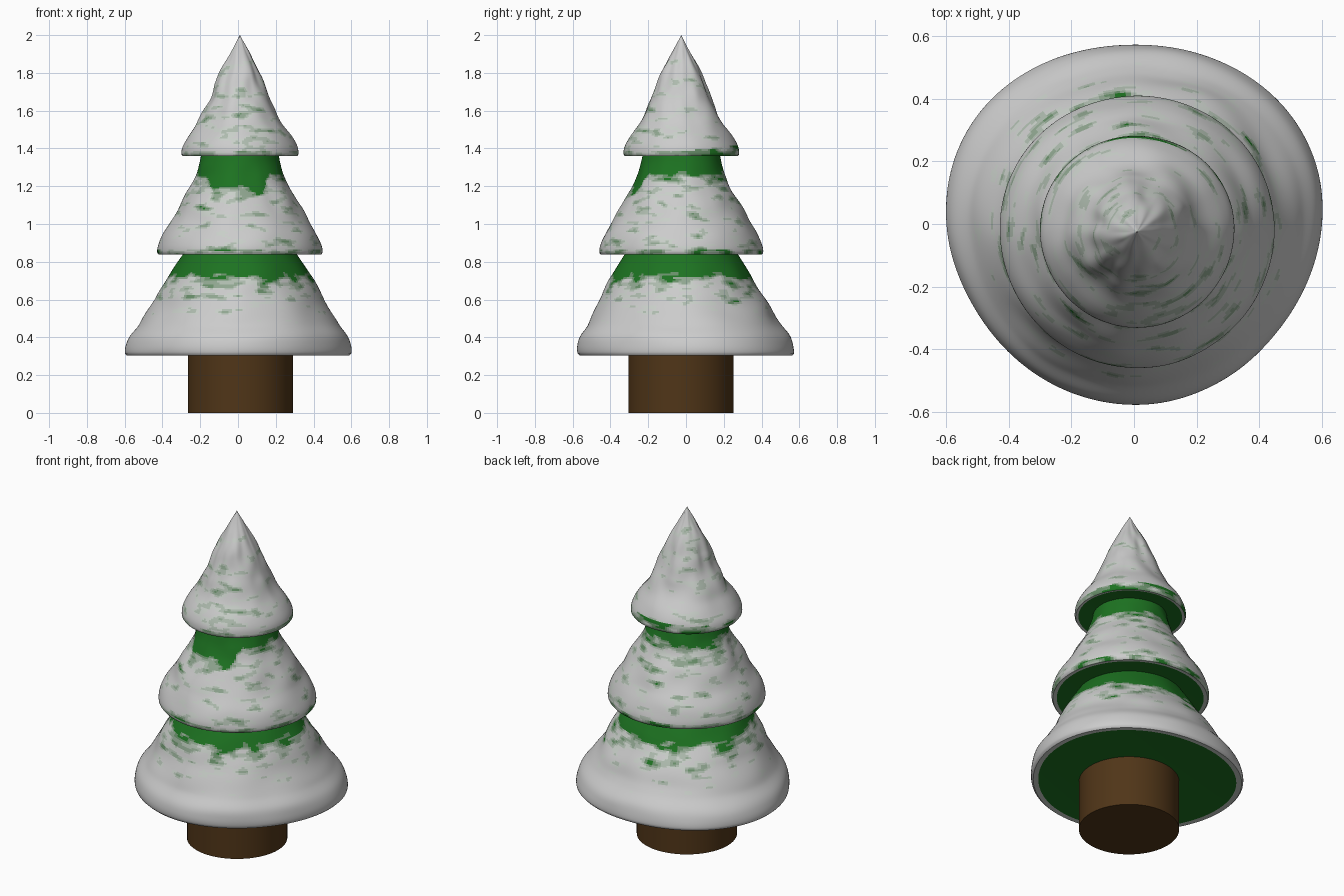
import bpy, bmesh, math
from mathutils import noise, Vector

if "Cube" in bpy.data.objects:
    bpy.data.objects.remove(bpy.data.objects["Cube"])

SEGS = 160
LEVELS = 6
SNOW = (0.8, 0.8, 0.8)
GREEN = (0.012, 0.17, 0.015)


def material(name, rgb):
    m = bpy.data.materials.new(name)
    m.diffuse_color = (*rgb, 1)
    m.use_nodes = True
    m.node_tree.nodes["Principled BSDF"].inputs["Base Color"].default_value = m.diffuse_color
    return m


# Blended shades from snow to foliage
SHADES = [material(f"snow_to_green_{i}",
                   [s + (g - s) * (i / (LEVELS - 1)) ** 0.8 for s, g in zip(SNOW, GREEN)])
          for i in range(LEVELS)]


def radius_at(profile, z):
    """Smooth (Catmull-Rom style) interpolation of (radius, z) points."""
    n = len(profile)
    i = max(k for k in range(n - 1) if profile[k][1] <= z + 1e-9)

    def slope(k):
        a, b = profile[max(k - 1, 0)], profile[min(k + 1, n - 1)]
        return (b[0] - a[0]) / (b[1] - a[1])
    (r0, z0), (r1, z1) = profile[i], profile[i + 1]
    h = z1 - z0
    t = (z - z0) / h
    return (r0 * (2*t**3 - 3*t**2 + 1) + slope(i) * h * (t**3 - 2*t**2 + t)
            + r1 * (3*t**2 - 2*t**3) + slope(i + 1) * h * (t**3 - t**2))


def streaks(p):
    q = Vector((p.x * 9, p.y * 9, p.z * 27))
    return noise.noise(q) + 0.5 * noise.noise(q * 2)


def below_line(z, line, fade):
    d = z - line
    return 0.5 + d * (25 if d > 0 else fade)


# Amount of bare foliage on each tier (0 snow, 1 green)
def bare_bottom(p, front, back):
    return below_line(p.z, 0.71 - 0.02 * back, 4.5) + streaks(p) * 0.95


def bare_middle(p, front, back):
    patch = max(0, min(1, (0.17 - abs(p.x)) / 0.04)) * (front > 0.3)
    g = below_line(p.z, 1.245 - 0.085 * patch, 5 - 2.5 * back + 4 * patch)
    rim = 0.45 if p.z < 0.865 else 0
    return max(g, rim) + streaks(p) * 0.9


def bare_top(p, front, back):
    g = 0.28 * front * math.exp(-((p.z - 1.6) / 0.15) ** 2) - 0.05
    if p.z < 1.385 + 0.03 * back:
        g = 0.5 + 0.35 * back
    return g + streaks(p) * 0.8


def tier(name, profile, rows, c0, c1, wobble, bare):
    z0, z1 = profile[0][1], profile[-1][1]
    bm = bmesh.new()
    rings = []
    for j in range(rows + 1):
        t = j / rows
        z = z0 + (z1 - z0) * t
        r = radius_at(profile, z)
        cx, cy = (c0[k] + (c1[k] - c0[k]) * min(1, t * 1.4) for k in (0, 1))
        ring = []
        for i in range(SEGS):
            a = 2 * math.pi * i / SEGS
            w = wobble * (1 - t) * (math.sin(a) + math.sin(3*a) + math.cos(2*a))
            d = noise.noise(Vector((math.cos(a) * 2, math.sin(a) * 2, z * 8)))
            d *= 0.016 * math.sin(math.pi * t)
            rr = max(r + w + d, 0.0008)
            ring.append(bm.verts.new((cx + rr * math.cos(a), cy + rr * math.sin(a), z)))
        rings.append(ring)
    for lo, hi in zip(rings, rings[1:]):
        for i in range(SEGS):
            k = (i + 1) % SEGS
            f = bm.faces.new((lo[i], lo[k], hi[k], hi[i]))
            p = f.calc_center_median()
            s = (p.y - c1[1]) / math.hypot(p.x - c1[0], p.y - c1[1])
            g = bare(p, max(0, -s), max(0, s))
            f.material_index = round(max(0, min(1, g)) * (LEVELS - 1))
            f.smooth = True
    bm.faces.new(rings[-1]).material_index = LEVELS - 1 if profile[-1][0] > 0.01 else 0
    # Underside: thin snow lip, then foliage
    inner = [bm.verts.new((c0[0] + (v.co.x - c0[0]) * 0.95,
                           c0[1] + (v.co.y - c0[1]) * 0.95, z0 + 0.002)) for v in rings[0]]
    for i in range(SEGS):
        k = (i + 1) % SEGS
        f = bm.faces.new((rings[0][k], rings[0][i], inner[i], inner[k]))
        f.material_index = 1
    bm.faces.new(inner[::-1]).material_index = LEVELS - 1
    me = bpy.data.meshes.new(name)
    bm.to_mesh(me)
    bm.free()
    for m in SHADES:
        me.materials.append(m)
    ob = bpy.data.objects.new(name, me)
    bpy.context.collection.objects.link(ob)
    bpy.ops.object.select_all(action='DESELECT')
    ob.select_set(True)
    bpy.context.view_layer.objects.active = ob
    bpy.ops.object.shade_smooth_by_angle(angle=math.radians(40))


AXIS = (0.01, -0.025)

tier("bottom_branches",
     [(0.575, 0.303), (0.585, 0.315), (0.582, 0.36), (0.565, 0.41), (0.52, 0.47),
      (0.455, 0.58), (0.395, 0.69), (0.345, 0.77), (0.30, 0.84), (0.285, 0.87)],
     60, (0, 0), AXIS, 0.0125, bare_bottom)
tier("middle_branches",
     [(0.428, 0.838), (0.436, 0.85), (0.43, 0.89), (0.405, 0.95), (0.36, 1.02),
      (0.30, 1.13), (0.25, 1.21), (0.215, 1.32), (0.20, 1.39)],
     60, AXIS, AXIS, 0.002, bare_middle)
tier("top_branches",
     [(0.302, 1.36), (0.308, 1.37), (0.302, 1.41), (0.275, 1.46), (0.225, 1.53),
      (0.185, 1.61), (0.16, 1.66), (0.128, 1.75), (0.085, 1.84), (0.0, 2.0)],
     70, AXIS, AXIS, 0.002, bare_top)

# Trunk
bpy.ops.mesh.primitive_cylinder_add(vertices=64, radius=0.278, depth=0.32,
                                    location=(0.013, -0.027, 0.16))
trunk = bpy.context.object
trunk.name = "trunk"
trunk.data.materials.append(material("bark", (0.08, 0.036, 0.009)))
bpy.ops.object.shade_smooth_by_angle(angle=math.radians(40))
